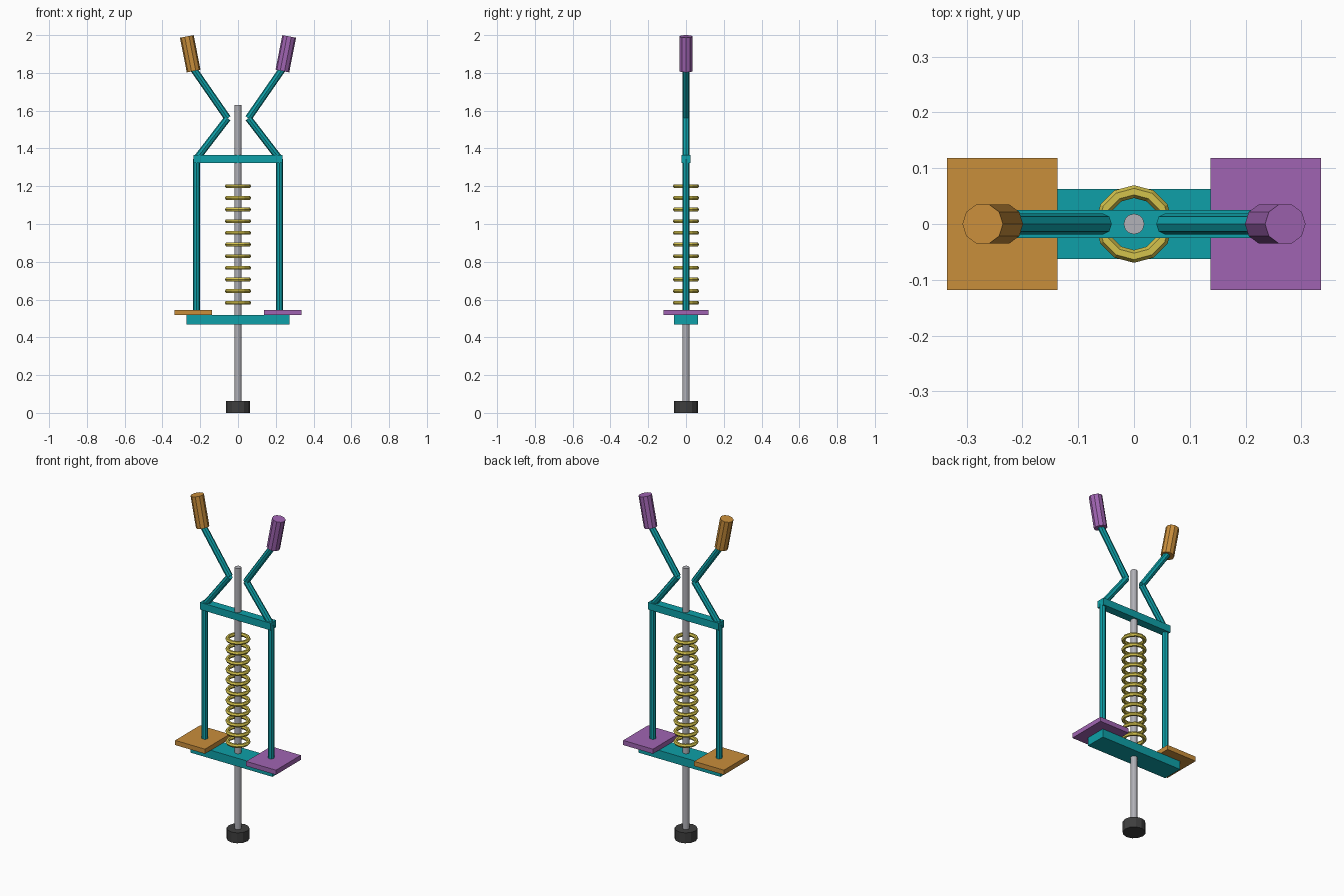
import bpy
import math
from mathutils import Vector

if "Cube" in bpy.data.objects:
    bpy.data.objects.remove(bpy.data.objects["Cube"])


def material(name, rgb):
    """Flat material from 0-255 display values."""
    lin = [((c / 255 + 0.055) / 1.055) ** 2.4 for c in rgb]
    m = bpy.data.materials.new(name)
    m.diffuse_color = (*lin, 1)
    m.use_nodes = True
    m.node_tree.nodes["Principled BSDF"].inputs["Base Color"].default_value = m.diffuse_color
    return m


TEAL = material("teal", (14, 160, 168))
ORANGE = material("orange", (201, 142, 59))
PURPLE = material("purple", (160, 100, 178))
YELLOW = material("yellow", (212, 194, 76))
STEEL = material("steel", (178, 178, 184))
RUBBER = material("rubber", (62, 62, 62))


def finish(name, mat):
    ob = bpy.context.object
    ob.name = name
    ob.data.materials.append(mat)
    return ob


def box(name, x0, x1, half_y, z0, z1, mat):
    bpy.ops.mesh.primitive_cube_add(size=1, location=((x0 + x1) / 2, 0, (z0 + z1) / 2))
    ob = finish(name, mat)
    ob.scale = (abs(x1 - x0), half_y * 2, z1 - z0)
    bpy.ops.object.transform_apply(location=False, rotation=False, scale=True)


def rod(name, a, b, radius, sides, mat, turn=0):
    """Cylinder between two points (x, z) in the y = 0 plane."""
    d = Vector((b[0] - a[0], 0, b[1] - a[1]))
    bpy.ops.mesh.primitive_cylinder_add(
        vertices=sides, radius=radius, depth=d.length,
        location=((a[0] + b[0]) / 2, 0, (a[1] + b[1]) / 2),
        rotation=(0, math.atan2(d.x, d.z), 0))
    ob = finish(name, mat)
    for v in ob.data.vertices:
        x, y = v.co.x, v.co.y
        v.co.x = x * math.cos(turn) - y * math.sin(turn)
        v.co.y = x * math.sin(turn) + y * math.cos(turn)


# Central shaft and rubber foot
rod("shaft", (0, 0.05), (0, 1.63), 0.0185, 12, STEEL)
rod("foot", (0, 0), (0, 0.0625), 0.0625, 12, RUBBER)

# Foot beam and upper crossbar
box("foot_beam", -0.272, 0.272, 0.0625, 0.467, 0.517, TEAL)
box("crossbar", -0.235, 0.235, 0.025, 1.322, 1.365, TEAL)

# Spring made of stacked rings
for i in range(11):
    bpy.ops.mesh.primitive_torus_add(
        major_radius=0.058, minor_radius=0.0115, major_segments=12,
        minor_segments=6, location=(0, 0, 0.583 + i * 0.0617))
    finish(f"spring_ring_{i + 1}", YELLOW)

# Mirrored posts, pedals, bent handles and grips
for side, s, mat in (("left", -1, ORANGE), ("right", 1, PURPLE)):
    box(f"{side}_pedal", s * 0.137, s * 0.335, 0.118, 0.517, 0.545, mat)
    rod(f"{side}_post", (s * 0.22, 0.517), (s * 0.22, 1.343), 0.0185, 8, TEAL)
    rod(f"{side}_lower_handle", (s * 0.22, 1.345), (s * 0.055, 1.56), 0.0185, 8, TEAL)
    rod(f"{side}_upper_handle", (s * 0.055, 1.56), (s * 0.235, 1.82), 0.0185, 8, TEAL)
    rod(f"{side}_grip", (s * 0.235, 1.81), (s * 0.271, 1.993), 0.037, 10, mat, math.pi / 2)
